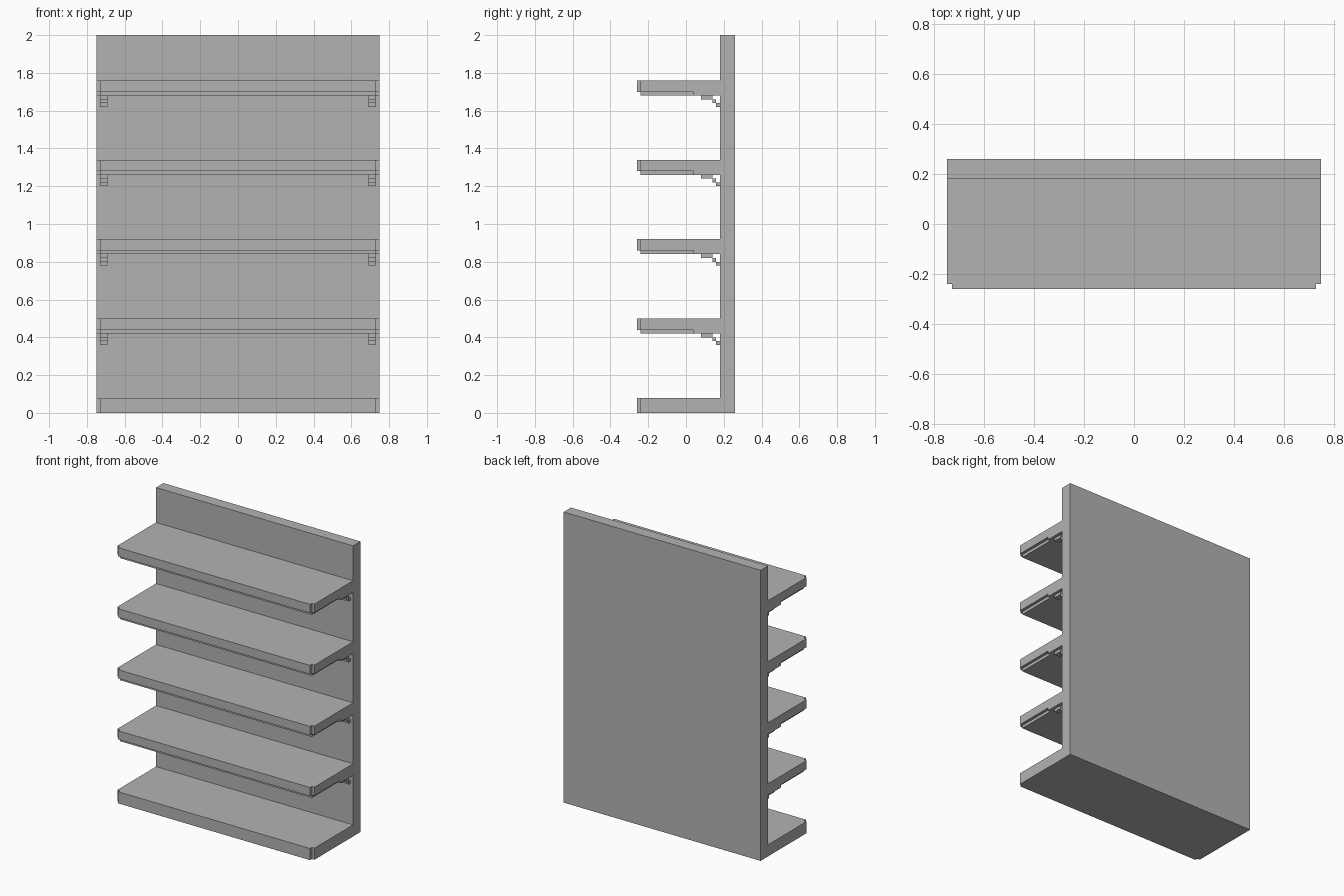
import bpy
import bmesh

cube = bpy.data.objects.get("Cube")
if cube:
    bpy.data.objects.remove(cube, do_unlink=True)

grey = bpy.data.materials.new("shelf grey")
grey.use_nodes = True
colour = (0.45, 0.45, 0.45, 1)
grey.diffuse_color = colour
grey.node_tree.nodes["Principled BSDF"].inputs["Base Color"].default_value = colour

HALF = 0.75      # half width
STEP = 0.02      # size of every notch and step
WALL = 0.18      # front face of the back panel
FRONT = -0.26    # front edge of the shelves
THICK = 0.08
SPACING = 0.42


def add_object(name, mesh, z=0):
    obj = bpy.data.objects.new(name, mesh)
    obj.location.z = z
    bpy.context.collection.objects.link(obj)
    return obj


def plan_mesh(name, right_side, z0, z1):
    """Mirror a half outline in x and extrude it upwards."""
    outline = right_side + [(-x, y) for x, y in reversed(right_side)]
    bm = bmesh.new()
    face = bm.faces.new([bm.verts.new((x, y, z0)) for x, y in outline])
    top = bmesh.ops.extrude_face_region(bm, geom=[face])["geom"]
    verts = [v for v in top if isinstance(v, bmesh.types.BMVert)]
    bmesh.ops.translate(bm, verts=verts, vec=(0, 0, z1 - z0))
    bmesh.ops.recalc_face_normals(bm, faces=bm.faces)
    mesh = bpy.data.meshes.new(name)
    bm.to_mesh(mesh)
    bm.free()
    mesh.materials.append(grey)
    return mesh


def board_outline():
    inner = HALF - STEP
    return [(inner, FRONT), (inner, FRONT + STEP), (HALF, FRONT + STEP), (HALF, WALL)]


# Back panel
add_object("back_panel", plan_mesh("back_panel", [(HALF, WALL), (HALF, -FRONT)], 0, 2))

# Base shelf: solid, with notched front corners
add_object("base_shelf", plan_mesh("base_shelf", board_outline(), 0, THICK))

# Upper shelf: notched board with a rebated lower layer
shelf = add_object("shelf_1", plan_mesh("shelf", board_outline(), STEP, THICK))
lower = [(HALF - STEP, FRONT + STEP), (HALF - STEP, 0.04), (HALF, 0.04), (HALF, WALL)]
under = add_object("shelf_underside", plan_mesh("underside", lower, 0, STEP))
under.hide_render = True
union = shelf.modifiers.new("join_layers", "BOOLEAN")
union.operation = "UNION"
union.solver = "EXACT"
union.object = under
bpy.context.view_layer.objects.active = shelf
bpy.ops.object.modifier_apply(modifier=union.name)
bpy.data.objects.remove(under, do_unlink=True)


# Stepped bracket: three small blocks descending to the back panel
def bracket_mesh():
    bm = bmesh.new()
    for i, (y0, y1) in enumerate([(0.08, 0.14), (0.14, 0.16), (0.16, WALL)]):
        block = bmesh.ops.create_cube(bm, size=1)["verts"]
        bmesh.ops.scale(bm, verts=block, vec=(2 * STEP, y1 - y0, STEP))
        bmesh.ops.translate(bm, verts=block, vec=(0, (y0 + y1) / 2, -STEP * (i + 0.5)))
    mesh = bpy.data.meshes.new("bracket")
    bm.to_mesh(mesh)
    bm.free()
    mesh.materials.append(grey)
    return mesh


bracket = bracket_mesh()

# Repeat the shelf and its brackets up the panel
for n in range(1, 5):
    z = SPACING * n
    if n == 1:
        shelf.location.z = z
    else:
        add_object(f"shelf_{n}", shelf.data, z)
    for side, sign in (("left", 1), ("right", -1)):
        obj = add_object(f"bracket_{side}_{n}", bracket, z)
        obj.location.x = sign * (HALF - 2 * STEP)
